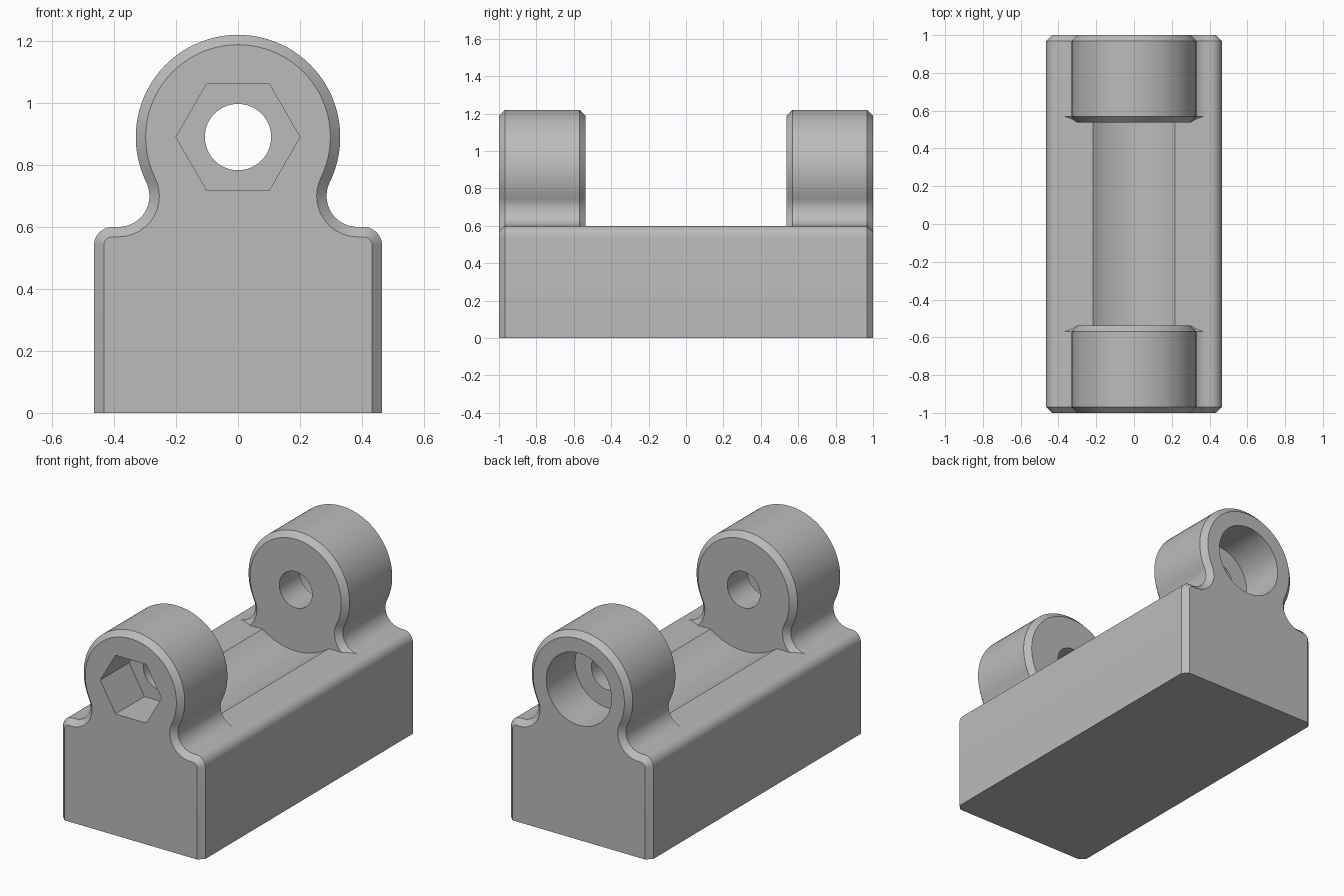
import bpy, bmesh
from math import sin, cos, pi, radians, atan2, sqrt

if "Cube" in bpy.data.objects:
    bpy.data.objects.remove(bpy.data.objects["Cube"])

# Main dimensions
AXIS_Z, HEAD_R = 0.89, 0.33
HALF_W, TOP_Z, CORNER_R = 0.465, 0.6, 0.06
FILLET_R, CHAMFER = 0.1, 0.032
LUG_INNER = 0.538
HOLE_R, POCKET_DEPTH = 0.107, 0.27

grey = bpy.data.materials.new("plain grey")
grey.use_nodes = True
colour = (0.5, 0.5, 0.5, 1)
grey.diffuse_color = colour
grey.node_tree.nodes["Principled BSDF"].inputs["Base Color"].default_value = colour


def arc(cx, cz, r, start, end, n):
    return [(cx + r * cos(start + (end - start) * i / n),
             cz + r * sin(start + (end - start) * i / n)) for i in range(n + 1)]


def mirrored(half):
    """Close a right-hand outline with its mirror image."""
    return half + [(-x, z) for x, z in reversed(half) if x > 1e-5]


def base_half(inset=0, bottom=0):
    return [(HALF_W - inset, bottom)] + arc(
        HALF_W - CORNER_R, TOP_Z - CORNER_R, CORNER_R - inset, 0, pi / 2, 10)


def lug_outline(inset=0, bottom=0):
    dz = AXIS_Z - TOP_Z - FILLET_R
    dx = sqrt((HEAD_R + FILLET_R) ** 2 - dz ** 2)
    meet = atan2(dz, dx)
    fillet = arc(dx, TOP_Z + FILLET_R, FILLET_R + inset, 1.5 * pi, pi - meet, 14)
    head = arc(0, AXIS_Z, HEAD_R - inset, -meet, pi / 2, 28)
    return mirrored(base_half(inset, bottom) + fillet + head[1:])


def circle(r, n=64):
    return arc(0, AXIS_Z, r, 0, 2 * pi, n)[:-1]


def loft(name, sections):
    """Join matching outlines placed along y into a closed solid."""
    bm = bmesh.new()
    rings = [[bm.verts.new((x, y, z)) for x, z in pts] for y, pts in sections]
    for a, b in zip(rings, rings[1:]):
        for i in range(len(a)):
            j = (i + 1) % len(a)
            bm.faces.new((a[i], a[j], b[j], b[i]))
    bm.faces.new(rings[0])
    bm.faces.new(rings[-1])
    bmesh.ops.recalc_face_normals(bm, faces=bm.faces)
    mesh = bpy.data.meshes.new(name)
    bm.to_mesh(mesh)
    bm.free()
    mesh.materials.append(grey)
    obj = bpy.data.objects.new(name, mesh)
    bpy.context.collection.objects.link(obj)
    return obj


def activate(obj):
    bpy.ops.object.select_all(action="DESELECT")
    obj.select_set(True)
    bpy.context.view_layer.objects.active = obj


def cut(obj, outline, y0, y1):
    cutter = loft("cutter", [(y0, outline), (y1, outline)])
    cutter.hide_render = True
    mod = obj.modifiers.new("cut", "BOOLEAN")
    mod.operation, mod.solver, mod.object = "DIFFERENCE", "EXACT", cutter
    activate(obj)
    bpy.ops.object.modifier_apply(modifier=mod.name)
    bpy.data.objects.remove(cutter)


def finish(obj):
    activate(obj)
    bpy.ops.object.shade_smooth_by_angle(angle=radians(25))


# Middle of the base, with a shallow round groove between the lugs
end = LUG_INNER + CHAMFER
block = mirrored(base_half())
base = loft("base_block", [(-end, block), (end, block)])
cut(base, circle(HEAD_R + CHAMFER, 96), -LUG_INNER - 0.012, LUG_INNER + 0.012)
finish(base)

# End lugs: hexagonal nut pocket in front, round counterbore behind
for name, side, pocket in (("front_lug", -1, circle(0.2, 6)),
                           ("rear_lug", 1, circle(0.213))):
    lug = loft(name, [(side * LUG_INNER, lug_outline(CHAMFER, CHAMFER)),
                      (side * end, lug_outline()),
                      (side * (1 - CHAMFER), lug_outline()),
                      (side, lug_outline(CHAMFER))])
    cut(lug, circle(HOLE_R), side * 0.3, side * 1.3)
    cut(lug, pocket, side * (1 - POCKET_DEPTH), side * 1.2)
    finish(lug)
